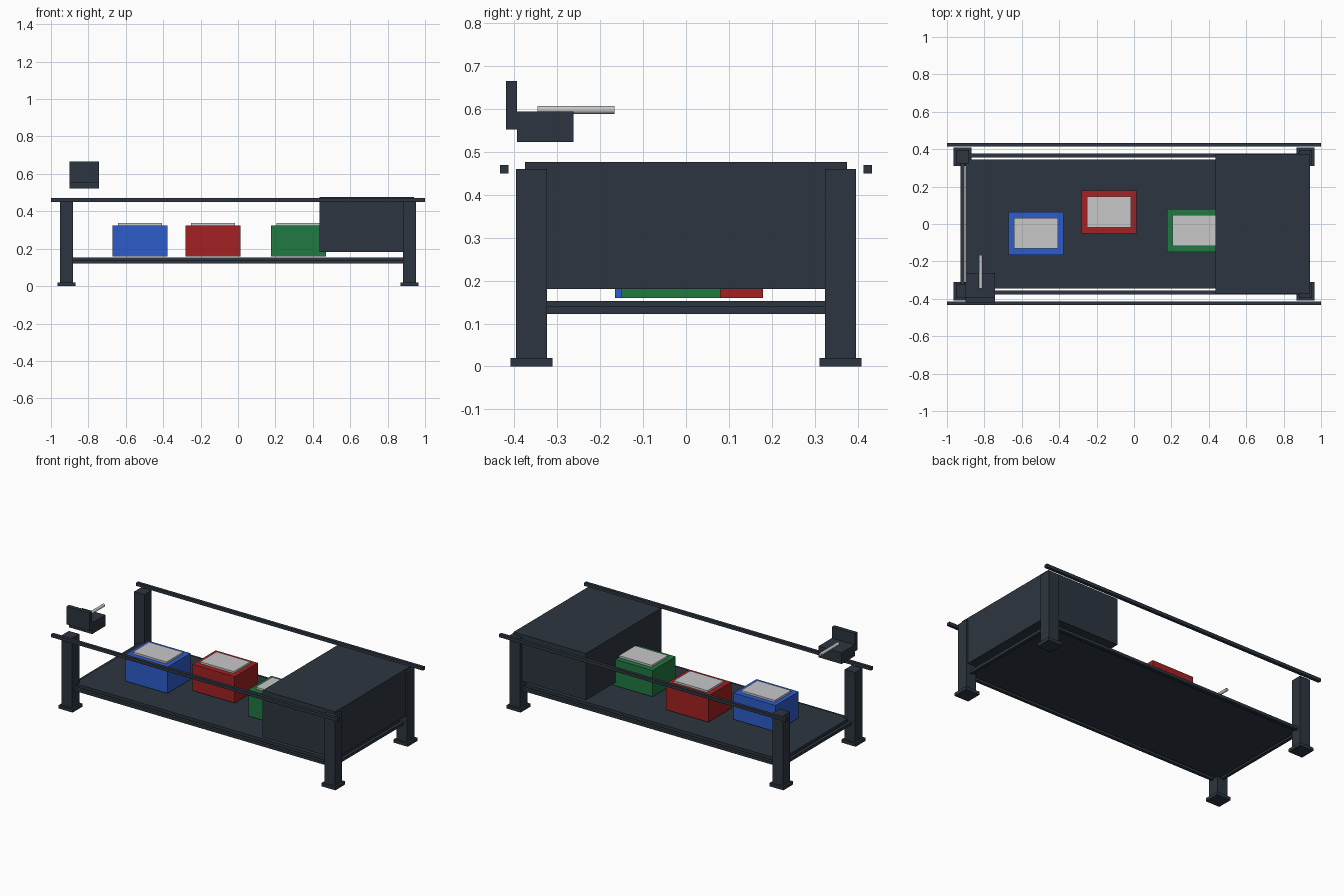
import bpy

if "Cube" in bpy.data.objects:
    bpy.data.objects.remove(bpy.data.objects["Cube"])


def material(name, r, g, b):
    m = bpy.data.materials.new(name)
    m.diffuse_color = (r, g, b, 1)
    m.use_nodes = True
    m.node_tree.nodes["Principled BSDF"].inputs["Base Color"].default_value = m.diffuse_color
    return m


STEEL = material("dark slate", 0.026, 0.036, 0.050)
GREY = material("light grey", 0.58, 0.58, 0.59)
BLUE = material("blue", 0.026, 0.108, 0.60)
RED = material("red", 0.37, 0.015, 0.016)
GREEN = material("green", 0.015, 0.19, 0.054)


def box(name, x, y, z, mat):
    """Box from (min, max) ranges."""
    bpy.ops.mesh.primitive_cube_add(size=1, location=[sum(r) / 2 for r in (x, y, z)])
    o = bpy.context.object
    o.name = name
    o.scale = [r[1] - r[0] for r in (x, y, z)]
    bpy.ops.object.transform_apply(location=False, rotation=False, scale=True)
    o.data.materials.append(mat)
    return o


def around(c, half):
    return (c - half, c + half)


# Conveyor belt deck
box("belt_deck", (-0.90, 0.90), (-0.345, 0.345), (0.128, 0.152), STEEL)

# Legs, feet, frame bars and guard rails
for sx, end in ((-1, "left"), (1, "right")):
    for sy, side in ((-1, "front"), (1, "back")):
        cx, cy = sx * 0.917, sy * 0.36
        box(f"{side}_{end}_leg", around(cx, 0.036), around(cy, 0.036), (0.01, 0.46), STEEL)
        box(f"{side}_{end}_foot", around(cx, 0.049), around(cy, 0.049), (0, 0.02), STEEL)
    box(f"{end}_frame_bar", around(sx * 0.917, 0.01), (-0.36, 0.36), (0.122, 0.14), STEEL)
for sy, side in ((-1, "front"), (1, "back")):
    box(f"{side}_frame_bar", (-0.917, 0.917), around(sy * 0.366, 0.01), (0.122, 0.14), STEEL)
    box(f"{side}_guard_rail", (-1, 1), around(sy * 0.424, 0.01), (0.45, 0.47), STEEL)

# Scanner hood over the right end
box("scanner_hood", (0.435, 0.941), (-0.375, 0.375), (0.181, 0.476), STEEL)

# Parcels with label plates on top
for name, cx, cy, mat in (("blue", -0.524, -0.05, BLUE),
                          ("red", -0.134, 0.064, RED),
                          ("green", 0.324, -0.035, GREEN)):
    box(f"{name}_crate", around(cx, 0.147), around(cy, 0.115), (0.159, 0.325), mat)
    box(f"{name}_crate_lid", around(cx, 0.118), around(cy, 0.082), (0.323, 0.337), GREY)

# Control panel: base, upright screen and lever
box("control_base", (-0.902, -0.742), (-0.394, -0.262), (0.523, 0.594), STEEL)
box("control_screen", (-0.902, -0.742), (-0.42, -0.394), (0.552, 0.665), STEEL)
bpy.ops.mesh.primitive_cylinder_add(vertices=16, radius=0.0095, depth=0.179,
                                    location=(-0.82, -0.2565, 0.598),
                                    rotation=(1.570796, 0, 0))
lever = bpy.context.object
lever.name = "control_lever"
lever.data.materials.append(GREY)
bpy.ops.object.shade_smooth_by_angle()
